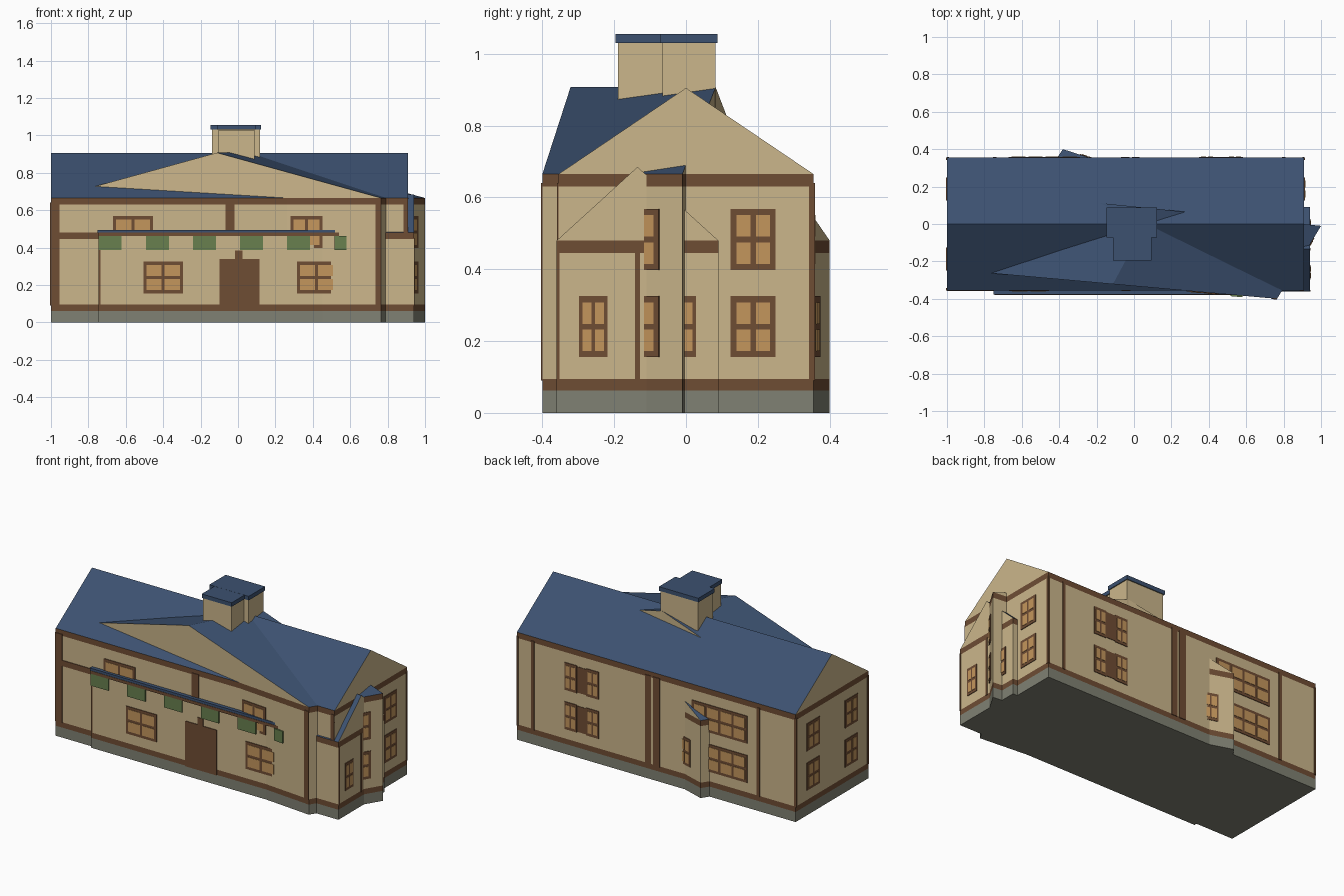
import bpy
import bmesh
from mathutils import Vector

cube = bpy.data.objects.get("Cube")
if cube:
    bpy.data.objects.remove(cube, do_unlink=True)


# Materials, given as sRGB bytes and stored linear
def material(name, rgb):
    lin = [((c / 255 + 0.055) / 1.055) ** 2.4 for c in rgb] + [1.0]
    m = bpy.data.materials.new(name)
    m.use_nodes = True
    m.diffuse_color = lin
    bsdf = m.node_tree.nodes["Principled BSDF"]
    bsdf.inputs["Base Color"].default_value = lin
    bsdf.inputs["Roughness"].default_value = 0.9
    return m


MATS = [material("stone", (128, 129, 115)), material("timber", (111, 77, 52)),
        material("plaster", (203, 182, 139)), material("roof_slate", (60, 81, 112)),
        material("window_glow", (196, 150, 92)), material("green_cloth", (104, 128, 78))]
STONE, TIMBER, PLASTER, ROOF, GLOW, GREEN = range(6)


def finish(name, bm):
    bmesh.ops.recalc_face_normals(bm, faces=bm.faces)
    mesh = bpy.data.meshes.new(name)
    bm.to_mesh(mesh)
    bm.free()
    for m in MATS:
        mesh.materials.append(m)
    obj = bpy.data.objects.new(name, mesh)
    bpy.context.collection.objects.link(obj)
    return obj


# Footprint raised through coloured bands; optional ridge joins edges 0-1 and 2-3
def block(name, pts, levels, bands, ridge=None, top=ROOF):
    bm = bmesh.new()
    rings = [[bm.verts.new((x, y, z)) for x, y in pts] for z in levels]
    n = len(pts)

    def face(verts, mat):
        bm.faces.new(verts).material_index = mat

    face(rings[0], STONE)
    for low, high, mat in zip(rings, rings[1:], bands):
        for i in range(n):
            j = (i + 1) % n
            face([low[i], low[j], high[j], high[i]], mat)
    a, b, c, d = rings[-1]
    if ridge:
        r0, r1 = (bm.verts.new((*((p.co + q.co) / 2).xy, ridge)) for p, q in ((a, b), (c, d)))
        face([a, b, r0], PLASTER)
        face([c, d, r1], PLASTER)
        face([b, c, r1, r0], top)
        face([d, a, r0, r1], top)
    else:
        face([a, b, c, d], top)
    return finish(name, bm)


def rect(x0, x1, y0, y1):
    return [(x0, y1), (x0, y0), (x1, y0), (x1, y1)]


# A wall is (origin, direction); s runs along it and the outside is on the right
def add_plate(bm, wall, s0, s1, z0, z1, mat, depth=0.006):
    origin, along = Vector(wall[0]), Vector(wall[1]).normalized()
    out = Vector((along.y, -along.x))
    verts = []
    for z in (z0, z1):
        for s, t in ((s0, -0.003), (s1, -0.003), (s1, depth), (s0, depth)):
            p = origin + along * s + out * t
            verts.append(bm.verts.new((p.x, p.y, z)))
    for idx in ((0, 1, 2, 3), (4, 5, 6, 7)):
        bm.faces.new([verts[i] for i in idx]).material_index = mat
    for i in range(4):
        j = (i + 1) % 4
        bm.faces.new([verts[i], verts[j], verts[j + 4], verts[i + 4]]).material_index = mat


def plates(name, wall, boxes, mat, depth=0.004):
    bm = bmesh.new()
    for box in boxes:
        add_plate(bm, wall, *box, mat, depth)
    finish(name, bm)


def window(name, wall, s, z, w=0.2, h=0.17, cols=2):
    bm = bmesh.new()
    add_plate(bm, wall, s - w / 2, s + w / 2, z - h / 2, z + h / 2, TIMBER, 0.004)
    bar = 0.016 if w > 0.1 else 0.01
    pw = (w - bar * (cols + 1)) / cols
    ph = (h - 0.05) / 2
    for i in range(cols):
        left = s - w / 2 + bar + i * (pw + bar)
        for bottom in (z - h / 2 + 0.017, z + 0.008):
            add_plate(bm, wall, left, left + pw, bottom, bottom + ph, GLOW, 0.006)
    finish(name, bm)


# Building volumes
BANDS = [STONE, TIMBER, PLASTER, TIMBER]
TALL = [0, 0.062, 0.095, 0.63, 0.665]
LOW = [0, 0.062, 0.095, 0.445, 0.48]
block("main_house", rect(-1, 0.91, -0.355, 0.355), TALL, BANDS, 0.905)
wing_pts = [(-0.99, -0.243), (0.765, -0.4), (1.0, -0.01), (-0.79, 0.175)]
block("skewed_wing", wing_pts, TALL, BANDS, 0.907)
block("side_wing", rect(0.5, 0.94, -0.36, 0.09), LOW, BANDS, 0.685)
block("rear_wing", [(-0.5, 0.22), (0.38, -0.063), (0.5, 0.117), (-0.38, 0.4)],
      LOW, BANDS, 0.685)
block("shop_front", rect(-0.745, 0.56, -0.372, -0.3), [0, 0.062, 0.095, 0.465, 0.48], BANDS)
block("awning_roof", rect(-0.75, 0.54, -0.378, -0.34), [0.478, 0.495], [ROOF])

# Chimney with a stepped plan and a slightly wider cap
for part, g, z0, z1, mat in (("stack", 0, 0.8, 1.03, PLASTER), ("cap", 0.006, 1.03, 1.055, ROOF)):
    block("chimney_" + part + "_wide", rect(-0.14 - g, 0.118 + g, -0.066 - g, 0.082 + g),
          [z0, z1], [mat])
    block("chimney_" + part + "_front", rect(-0.105 - g, 0.088 + g, -0.19 - g, 0.08 + g),
          [z0, z1 - 0.0005], [mat])

# Walls used for trim and windows
front = ((0, -0.355), (1, 0))
shop = ((0, -0.372), (1, 0))
back = ((0, 0.355), (-1, 0))
right = ((0.91, 0), (0, 1))
left = ((-1, 0), (0, -1))
side = ((0.94, 0), (0, 1))
wing_front = ((0.765, -0.4), (1.755, -0.157))
wing_side = ((1.0, -0.01), (0.235, 0.39))
rear = ((-0.38, 0.4), (-0.88, 0.283))

# Timber framing
plates("front_posts", front, [(-1, -0.955, 0.09, 0.64), (-0.066, -0.02, 0.49, 0.64),
                              (0.885, 0.91, 0.09, 0.64), (-0.955, -0.745, 0.445, 0.48)], TIMBER)
plates("shop_post", shop, [(-0.745, -0.735, 0.09, 0.47)], TIMBER, 0.002)
plates("wing_posts", wing_front, [(-0.03, 0, 0.09, 0.64)], TIMBER)
plates("back_posts", back, [(-0.81, -0.79, 0.09, 0.64), (-0.03, 0.01, 0.09, 0.64),
                            (0.025, 0.07, 0.09, 0.64), (0.735, 0.755, 0.09, 0.64),
                            (-0.91, -0.9, 0.09, 0.64), (0.99, 1.0, 0.09, 0.64)], TIMBER)
plates("right_post", right, [(0.343, 0.355, 0.09, 0.64)], TIMBER)
plates("left_posts", left, [(s, s + 0.012, 0.09, 0.64) for s in (-0.355, 0.343)], TIMBER)
plates("side_posts", side, [(-0.36, -0.352, 0.09, 0.45), (-0.142, -0.128, 0.09, 0.45)], TIMBER)

# Shop front door, beam and hanging cloths
plates("front_door", shop, [(-0.1, 0.115, 0.06, 0.34), (-0.015, 0.025, 0.34, 0.385)], TIMBER)
plates("awning_beam", shop, [(-0.745, 0.54, 0.462, 0.48)], TIMBER, 0.008)
plates("awning_cloths", shop, [(-0.745 + i * 0.252, -0.622 + i * 0.252, 0.388, 0.462)
                               for i in range(5)], GREEN, 0.008)
plates("awning_end_cloth", wing_front, [(-0.25, -0.185, 0.388, 0.462)], GREEN, 0.008)

# Windows
LOWER, UPPER = 0.24, 0.483
for x in (-0.4, 0.42):
    window("shop_window", shop, x, LOWER, 0.21)
window("upper_front_window", front, -0.562, UPPER, 0.215)
window("upper_wing_window", wing_front, -0.4, UPPER, 0.17)
for z in (LOWER, UPPER):
    for s in (-0.187, 0.187):
        window("left_window", left, s, z, 0.125)
    window("right_window", right, 0.187, z, 0.125)
    window("wing_side_window", wing_side, -0.13, z, 0.11)
    window("wide_back_window", back, 0.48, z, 0.38, cols=4)
    for s in (-0.54, -0.39):
        window("back_window", back, s, z, 0.085)
    plates("back_window_panel", back, [(-0.5, -0.43, z - 0.08, z + 0.08)], TIMBER, 0.003)
for s in (-0.258, -0.012):
    window("side_window", side, s, LOWER, 0.08)
window("rear_wing_window", rear, -0.14, LOWER, 0.09)
